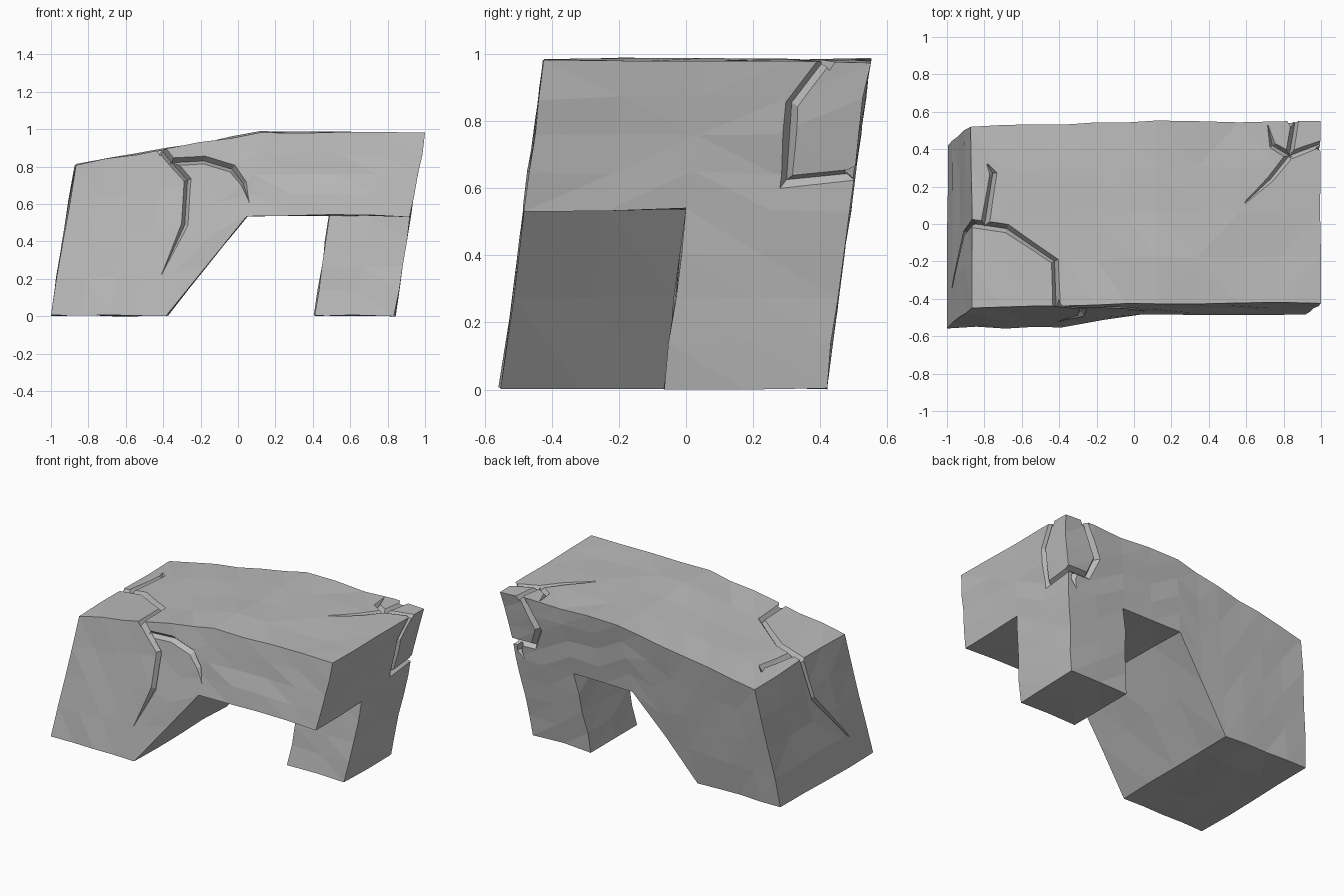
import bpy, bmesh, random
from mathutils import Vector

random.seed(4)
cube = bpy.data.objects.get("Cube")
if cube:
    bpy.data.objects.remove(cube)

stone = bpy.data.materials.new("grey stone")
stone.use_nodes = True
GREY = (0.5, 0.5, 0.5, 1)
stone.diffuse_color = GREY
stone.node_tree.nodes["Principled BSDF"].inputs["Base Color"].default_value = GREY

LEAN = 0.135  # how far the rock leans back per unit of height


def lean_y(side, z):
    return side * 0.485 - 0.07 + LEAN * z


def add_object(name, bm):
    bmesh.ops.recalc_face_normals(bm, faces=bm.faces)
    mesh = bpy.data.meshes.new(name)
    bm.to_mesh(mesh)
    bm.free()
    mesh.materials.append(stone)
    obj = bpy.data.objects.new(name, mesh)
    bpy.context.collection.objects.link(obj)
    return obj


def bridge(bm, a, b):
    n = len(a)
    return [bm.faces.new((a[i], a[(i + 1) % n], b[(i + 1) % n], b[i])) for i in range(n)]


# Rock body: rings along x, each given by its lower and upper point
STATIONS = [((-1, 0.008), (-0.87, 0.81)), ((-0.69, 0.006), (-0.54, 0.868)),
            ((-0.38, 0.004), (-0.2, 0.928)), ((0.05, 0.54), (0.12, 0.984)),
            ((0.49, 0.54), (0.56, 0.982)), ((0.92, 0.536), (1, 0.978))]
# Position around the ring: (side, height)
RING = [(-1, 0), (0, 0), (1, 0), (1, .5), (1, 1), (0, 1), (-1, 1), (-1, .5)]

bm = bmesh.new()
rings = []
for low, high in STATIONS:
    low, high = Vector(low), Vector(high)
    ring = []
    for side, t in RING:
        x, z = low.lerp(high, t)
        ring.append(bm.verts.new((x, lean_y(side, z), z)))
    rings.append(ring)
bands = [bridge(bm, a, b) for a, b in zip(rings, rings[1:])]
caps = [bm.faces.new(rings[0]), bm.faces.new(rings[-1])]

# Rear leg: pulled down from the back half of the underside
face = bands[-1][1]
for step in range(2):
    old = face
    new = bmesh.ops.extrude_face_region(bm, geom=[old])["geom"]
    if old.is_valid:
        bmesh.ops.delete(bm, geom=[old], context="FACES_ONLY")
    face = [g for g in new if isinstance(g, bmesh.types.BMFace)][0]
    bmesh.ops.translate(bm, verts=face.verts, vec=(-0.041, -0.036, -0.267))

# Slightly uneven stone facets
bmesh.ops.poke(bm, faces=caps)
bmesh.ops.subdivide_edges(bm, edges=bm.edges[:], cuts=1, use_grid_fill=True)
for v in bm.verts:
    v.co += Vector([random.uniform(-0.006, 0.006) for _ in range(3)])
    v.co.x = max(-1, min(1, v.co.x))
    v.co.z = max(0, v.co.z)
bmesh.ops.triangulate(bm, faces=bm.faces)
rock = add_object("rock_arch", bm)


# Each side of the rock: maps two coordinates to a point on its surface
def front(x, z):
    return Vector((x, lean_y(-1, z), z))


def back(x, z):
    return Vector((x, lean_y(1, z), z))


def left_end(y, z):
    return Vector((-1 + 0.16 * z, y, z))


def right_end(y, z):
    return Vector((0.825 + 0.18 * z, y, z))


def top(x, y):
    return Vector((x, y, min(0.983, 0.963 + 0.177 * x)))


NORMALS = {front: (0, -1, LEAN), back: (0, 1, -LEAN), left_end: (-1, 0, 0.16),
           right_end: (1, 0, -0.18), top: (0, 0, 1)}

# Cracks: side, path, and whether the path ends in a thin tip
CRACKS = [
    (front, [(-.44, .93), (-.35, .82), (-.27, .73), (-.285, .49), (-.41, .22)], True),
    (front, [(-.36, .825), (-.18, .835), (-.03, .79), (.03, .71), (.06, .61)], True),
    (top, [(-.415, -.48), (-.425, -.2), (-.68, -.025), (-.78, -.01), (-.92, .01)], False),
    (top, [(-.8, -.01), (-.755, .27), (-.785, .32)], True),
    (left_end, [(.02, .86), (-.05, .54), (-.34, .19)], True),
    (top, [(1.04, .445), (.83, .365), (.73, .24), (.59, .11)], True),
    (top, [(.87, .6), (.83, .365)], False),
    (top, [(.84, .36), (.74, .42), (.715, .53)], True),
    (right_end, [(.445, 1.02), (.315, .85), (.3, .62), (.55, .645)], False),
    (back, [(.87, 1.03), (.73, .78), (.78, .65), (1, .645)], False),
    (back, [(.88, .64), (.89, .59), (.86, .54)], True),
]
HALF_WIDTH, DEPTH, RISE = 0.02, 0.032, 0.03


def crack_cutter(side, path, tapered):
    """Wedge-shaped groove following a path on one side of the rock."""
    normal = Vector(NORMALS[side]).normalized()
    pts = [side(*p) for p in path]
    dirs = [(b - a).normalized() for a, b in zip(pts, pts[1:])]
    bm = bmesh.new()
    sections = []
    for i, p in enumerate(pts):
        before, after = dirs[max(i - 1, 0)], dirs[min(i, len(dirs) - 1)]
        along = (before + after).normalized()
        across = along.cross(normal) / max(0.5, along.dot(after))
        size = 1.0
        if tapered and i >= len(pts) - 2:
            size = 0.8 if i == len(pts) - 2 else 0.1
        wide = across * HALF_WIDTH * size * (1 + RISE / DEPTH)
        up = normal * RISE * size
        sections.append([bm.verts.new(c) for c in
                         (p + up - wide, p + up + wide, p - normal * DEPTH * size)])
    for a, b in zip(sections, sections[1:]):
        bridge(bm, a, b)
    bm.faces.new(sections[0])
    bm.faces.new(sections[-1])
    return add_object("crack_cutter", bm)


# Carve the cracks
bpy.context.view_layer.objects.active = rock
for crack in CRACKS:
    cutter = crack_cutter(*crack)
    cutter.hide_render = True
    mod = rock.modifiers.new("crack", "BOOLEAN")
    mod.operation = "DIFFERENCE"
    mod.solver = "EXACT"
    mod.object = cutter
    bpy.ops.object.modifier_apply(modifier=mod.name)
    bpy.data.objects.remove(cutter)
